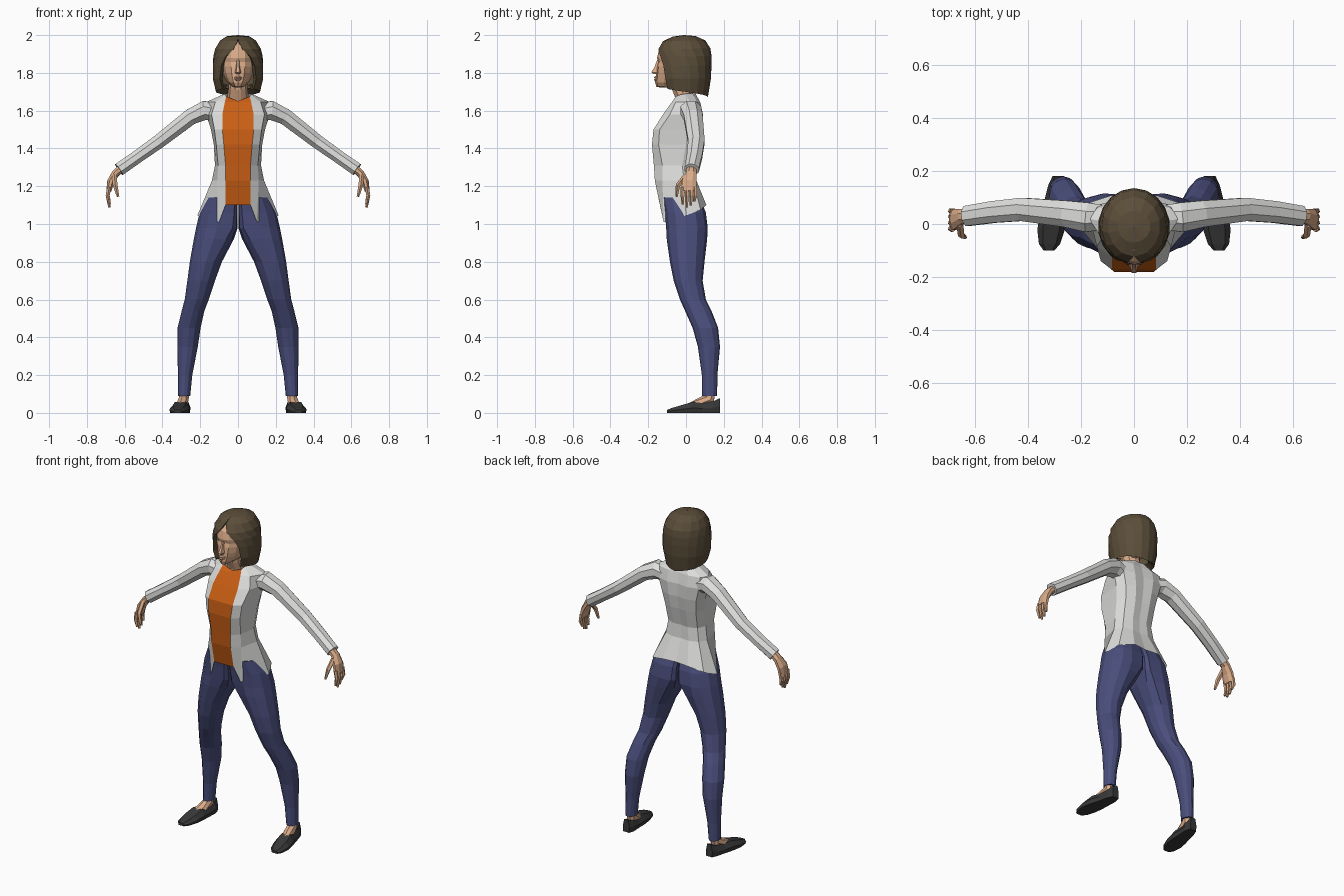
import bpy, bmesh, math
from mathutils import Vector


def material(name, rgb):
    m = bpy.data.materials.new(name)
    m.diffuse_color = (*rgb, 1)
    return m


HAIR = material("dark brown hair", (0.105, 0.076, 0.042))
SKIN = material("skin", (0.70, 0.41, 0.25))
WHITE = material("off white cloth", (0.74, 0.74, 0.73))
ORANGE = material("orange cloth", (0.58, 0.112, 0.007))
BLUE = material("navy denim", (0.068, 0.076, 0.20))
BLACK = material("black leather", (0.04, 0.04, 0.04))


def loft(name, rings, mats, closed=True, caps=True, mirror=True, col_mat=None):
    """Skin faces between rings of points, mirrored over x = 0 and welded."""
    bm = bmesh.new()
    for s in ((1, -1) if mirror else (1,)):
        vs = [[bm.verts.new((s * p[0], p[1], p[2])) for p in r] for r in rings]
        n = len(rings[0])
        for a, b in zip(vs, vs[1:]):
            for i in range(n if closed else n - 1):
                j = (i + 1) % n
                f = bm.faces.new((a[i], a[j], b[j], b[i]))
                f.material_index = col_mat(i) if col_mat else 0
        if caps and closed:
            bm.faces.new(vs[0])
            bm.faces.new(vs[-1])
    bmesh.ops.remove_doubles(bm, verts=bm.verts, dist=1e-4)
    bmesh.ops.dissolve_degenerate(bm, edges=bm.edges, dist=1e-5)
    bmesh.ops.recalc_face_normals(bm, faces=bm.faces)
    me = bpy.data.meshes.new(name)
    bm.to_mesh(me)
    bm.free()
    for m in mats:
        me.materials.append(m)
    ob = bpy.data.objects.new(name, me)
    bpy.context.collection.objects.link(ob)
    return ob


def tube(name, path, mat, sides=8, mirror=True):
    """Tube along (x, y, z, depth radius in y, other radius)."""
    pts = [Vector(p[:3]) for p in path]
    rings = []
    for i, p in enumerate(path):
        t = (pts[min(i + 1, len(pts) - 1)] - pts[max(i - 1, 0)]).normalized()
        u = (Vector((0, 1, 0)) - t * t.y).normalized()
        v = t.cross(u)
        rings.append([pts[i] + u * p[3] * math.cos(a) + v * p[4] * math.sin(a)
                      for a in (math.tau * (k + 0.5) / sides for k in range(sides))])
    return loft(name, rings, [mat], mirror=mirror)


# Jacket with shirt panel: z, panel half width, front y, (qx, qy), (side x, side y), back y
def torso_ring(z, p, yf, q, s, yb, zs=None):
    w, ym = s
    xy = [(0, yf), (p, yf), q, s, (0.82 * w, ym + (yb - ym) * 0.72), (0.4 * w, yb), (0, yb * 0.92)]
    return [(x, y, zs[i] if zs else z) for i, (x, y) in enumerate(xy)]


torso = [
    torso_ring(0, 0.062, -0.055, (0.068, -0.03), (0.07, 0.0), 0.05,
               (1.65, 1.675, 1.685, 1.69, 1.69, 1.69, 1.69)),
    torso_ring(1.645, 0.07, -0.075, (0.12, -0.055), (0.17, 0.02), 0.075),
    torso_ring(1.58, 0.083, -0.122, (0.14, -0.085), (0.168, 0.025), 0.09),
    torso_ring(1.50, 0.083, -0.172, (0.125, -0.14), (0.143, 0.015), 0.088),
    torso_ring(1.42, 0.075, -0.18, (0.115, -0.145), (0.128, 0.0), 0.075),
    torso_ring(1.31, 0.066, -0.17, (0.105, -0.125), (0.122, -0.02), 0.05),
    torso_ring(1.23, 0.066, -0.165, (0.11, -0.125), (0.138, -0.01), 0.055),
    torso_ring(0, 0.066, -0.138, (0.1, -0.118), (0.215, 0.0), 0.108,
               (1.10, 1.10, 1.01, 1.045, 1.075, 1.10, 1.10)),
]
loft("jacket_and_shirt", torso, [WHITE, ORANGE], closed=False,
     col_mat=lambda i: 1 if i == 0 else 0)


# Trousers: z, inner x, outer x, front y, back y, inner flatness
def leg_ring(z, xi, xo, yf, yb, k):
    ring = []
    for i in range(12):
        a = math.tau * i / 12
        c, s = math.cos(a), math.sin(a)
        if c < -0.01:
            s = math.copysign(abs(s) ** k, s) if abs(s) > 0.01 else 0
            c = -abs(c) ** k
        ring.append(((xi + xo) / 2 + (xo - xi) / 2 * c, (yf + yb) / 2 + (yb - yf) / 2 * s, z))
    return ring


loft("trousers", [leg_ring(*r) for r in (
    (1.14, 0.002, 0.165, -0.125, 0.075, 0.3),
    (1.06, 0.002, 0.203, -0.112, 0.105, 0.3),
    (0.98, 0.002, 0.222, -0.105, 0.115, 0.4),
    (0.92, 0.022, 0.234, -0.102, 0.112, 0.7),
    (0.80, 0.085, 0.255, -0.085, 0.098, 1),
    (0.70, 0.122, 0.268, -0.065, 0.088, 1),
    (0.60, 0.155, 0.282, -0.032, 0.105, 1),
    (0.54, 0.178, 0.298, -0.005, 0.135, 1),
    (0.45, 0.198, 0.320, 0.035, 0.170, 1),
    (0.35, 0.213, 0.321, 0.063, 0.180, 1),
    (0.20, 0.242, 0.318, 0.084, 0.166, 1),
    (0.09, 0.253, 0.318, 0.086, 0.165, 1))], [BLUE])

# Feet and slip-on shoes
tube("foot", [(0.286, 0.128, 0.12, 0.03, 0.026), (0.287, 0.122, 0.075, 0.034, 0.028),
              (0.295, 0.075, 0.05, 0.03, 0.03), (0.302, 0.02, 0.035, 0.015, 0.03)], SKIN)
shoe = []
for y, cx, hw, h in ((-0.10, 0.320, 0.020, 0.016), (-0.075, 0.318, 0.040, 0.026),
                     (-0.02, 0.312, 0.052, 0.042), (0.035, 0.304, 0.050, 0.058),
                     (0.09, 0.295, 0.042, 0.052), (0.145, 0.287, 0.036, 0.062),
                     (0.18, 0.285, 0.022, 0.078)):
    shoe.append([(cx + hw * a, y, h * b) for a, b in
                 ((-0.9, 0), (-1, 0.45), (-0.6, 1), (0.6, 1), (1, 0.45), (0.9, 0))])
loft("shoe", shoe, [BLACK])

# Sleeves and hands
tube("sleeve", [(0.12, 0.025, 1.59, 0.05, 0.05), (0.175, 0.025, 1.602, 0.06, 0.055),
                (0.25, 0.038, 1.568, 0.054, 0.046), (0.42, 0.055, 1.436, 0.047, 0.040),
                (0.53, 0.045, 1.358, 0.044, 0.037), (0.63, 0.03, 1.288, 0.041, 0.038)], WHITE)
tube("palm", [(0.61, 0.03, 1.30, 0.03, 0.024), (0.648, 0.028, 1.268, 0.03, 0.022),
              (0.673, 0.018, 1.225, 0.042, 0.021), (0.684, 0.016, 1.175, 0.044, 0.014)], SKIN)
for name, y, tip in (("index", -0.018, 1.105), ("middle", 0.005, 1.088),
                     ("ring", 0.028, 1.098), ("little", 0.049, 1.12)):
    tube(name + "_finger", [(0.682, y, 1.195, 0.012, 0.012), (0.69, y, 1.15, 0.011, 0.011),
                            (0.68, y * 0.9, tip, 0.007, 0.007)], SKIN, 5)
tube("thumb", [(0.655, 0.0, 1.255, 0.015, 0.014), (0.65, -0.042, 1.205, 0.013, 0.013),
               (0.635, -0.05, 1.145, 0.007, 0.007)], SKIN, 5)

# Neck and head
tube("neck", [(0, 0.0, 1.60, 0.06, 0.07), (0, -0.005, 1.665, 0.05, 0.058),
              (0, -0.025, 1.72, 0.052, 0.05), (0, -0.03, 1.78, 0.055, 0.05)], SKIN, 10, False)
head = []
for z, w, yf in ((1.722, 0.012, -0.135), (1.727, 0.03, -0.157), (1.75, 0.056, -0.164),
                 (1.775, 0.070, -0.160), (1.80, 0.080, -0.158), (1.835, 0.088, -0.154),
                 (1.858, 0.090, -0.147), (1.88, 0.090, -0.153), (1.925, 0.086, -0.142),
                 (1.965, 0.06, -0.10), (1.975, 0.005, -0.04)):
    d = -0.01 - yf
    head.append([(0, yf, z), (0.42 * w, yf + 0.06 * d, z), (0.78 * w, yf + 0.3 * d, z),
                 (w, yf + 0.75 * d, z), (0.8 * w, 0.4 * d, z), (0, 0.55 * d, z)])
loft("head", head, [SKIN], closed=False)
loft("nose", [[(-w, -0.14, z), (-w * 0.5, y, z), (w * 0.5, y, z), (w, -0.14, z)] for z, w, y in
              ((1.868, 0.009, -0.153), (1.83, 0.013, -0.167), (1.803, 0.019, -0.184),
               (1.793, 0.014, -0.168))], [SKIN], mirror=False)
loft("lips", [[(-w, -0.145, z), (-w * 0.4, y, z), (w * 0.4, y, z), (w, -0.145, z)] for z, w, y in
              ((1.783, 0.014, -0.162), (1.776, 0.026, -0.170), (1.770, 0.027, -0.164),
               (1.764, 0.024, -0.169), (1.756, 0.012, -0.164))], [SKIN], mirror=False)
tube("ear", [(0.09, -0.03, 1.865, 0.014, 0.008), (0.096, -0.025, 1.845, 0.018, 0.01),
             (0.09, -0.035, 1.80, 0.008, 0.006)], SKIN, 6)

# Bob haircut: front z, back z, half width, depth, front edge x
hair = []
for zf, zb, w, r, xe in ((2.0, 2.0, 0.002, 0.002, 0.0), (1.992, 1.995, 0.062, 0.06, 0.0),
                         (1.968, 1.972, 0.098, 0.112, 0.002), (1.925, 1.93, 0.122, 0.139, 0.024),
                         (1.885, 1.89, 0.131, 0.145, 0.066), (1.84, 1.84, 0.135, 0.145, 0.088),
                         (1.77, 1.77, 0.134, 0.142, 0.096), (1.715, 1.672, 0.118, 0.126, 0.084),
                         (1.74, 1.71, 0.085, 0.085, 0.065)):
    a0 = -math.acos(xe / w)
    ring = []
    for i in range(8):
        t = i / 7
        a = a0 + (math.pi / 2 - a0) * t
        ring.append((max(w * math.cos(a), 0), -0.01 + r * math.sin(a), zf + (zb - zf) * t))
    # tuck the front edge in towards the face
    tuck = (ring[0][0] * 0.85, ring[0][1] * 0.7, ring[0][2] - 0.004)
    hair.append([tuck] + ring)
loft("hair", hair, [HAIR], closed=False)
